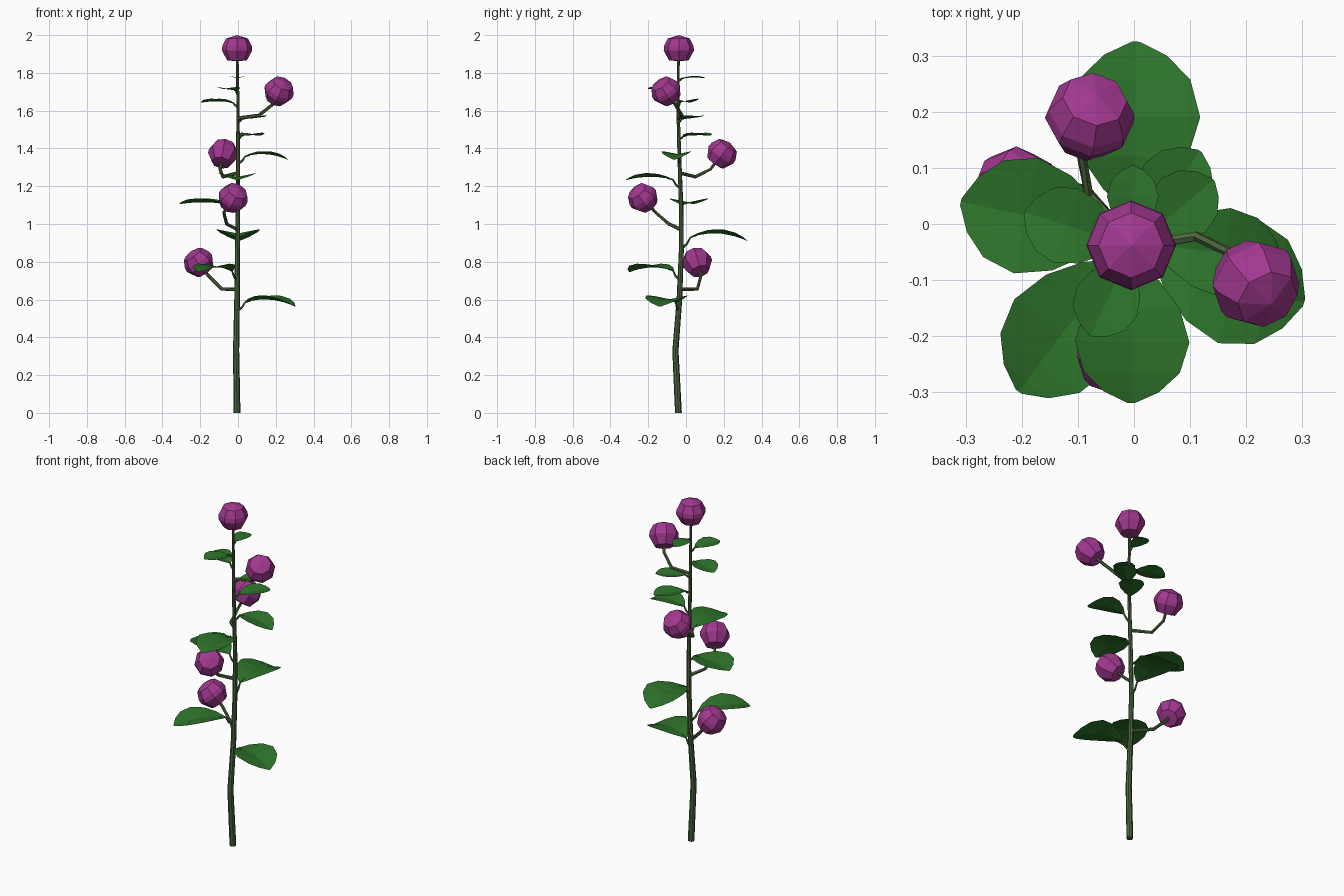
import bpy, bmesh
from math import sin, cos, pi, radians
from mathutils import Vector

if "Cube" in bpy.data.objects:
    bpy.data.objects.remove(bpy.data.objects["Cube"])


def material(name, rgb):
    m = bpy.data.materials.new(name)
    m.diffuse_color = (*rgb, 1)
    m.use_nodes = True
    m.node_tree.nodes["Principled BSDF"].inputs["Base Color"].default_value = m.diffuse_color
    return m


STEM = material("stem_green", (0.07, 0.13, 0.045))
LEAF = material("leaf_green", (0.026, 0.17, 0.023))
BLOOM = material("bloom_purple", (0.36, 0.04, 0.28))


def finish(name, bm, mat, normals=True):
    if normals:
        bmesh.ops.recalc_face_normals(bm, faces=bm.faces)
    me = bpy.data.meshes.new(name)
    bm.to_mesh(me)
    bm.free()
    me.materials.append(mat)
    ob = bpy.data.objects.new(name, me)
    bpy.context.collection.objects.link(ob)
    return ob


def tube(name, pts, r0, r1, sides, mat):
    """Tapered faceted tube along a list of points."""
    bm = bmesh.new()
    pts = [Vector(p) for p in pts]
    n = len(pts)
    rings = []
    for i, p in enumerate(pts):
        d = (pts[min(i + 1, n - 1)] - pts[max(i - 1, 0)]).normalized()
        q = Vector((0, 0, 1)).rotation_difference(d)
        r = r0 + (r1 - r0) * i / (n - 1)
        rings.append([bm.verts.new(p + q @ Vector((r * cos(2 * pi * k / sides), r * sin(2 * pi * k / sides), 0)))
                      for k in range(sides)])
    for a, b in zip(rings, rings[1:]):
        for k in range(sides):
            j = (k + 1) % sides
            bm.faces.new((a[k], a[j], b[j], b[k]))
    bm.faces.new(rings[0][::-1])
    bm.faces.new(rings[-1])
    return finish(name, bm, mat)


def bloom(name, centre, axis):
    """Eight-sided flattened ball, turned to follow its stalk."""
    bm = bmesh.new()
    q = Vector((0, 0, 1)).rotation_difference(Vector(axis).normalized())
    c = Vector(centre)
    rings = [[bm.verts.new(c + q @ Vector((r * cos(k * pi / 4), r * sin(k * pi / 4), z))) for k in range(8)]
             for r, z in ((0.052, -0.064), (0.08, -0.012), (0.078, 0.012), (0.058, 0.052))]
    for a, b in zip(rings, rings[1:]):
        for k in range(8):
            j = (k + 1) % 8
            bm.faces.new((a[k], a[j], b[j], b[k]))
    for ring, z in ((rings[0], -0.068), (rings[-1], 0.07)):
        tip = bm.verts.new(c + q @ Vector((0, 0, z)))
        for k in range(8):
            bm.faces.new((ring[k], ring[(k + 1) % 8], tip))
    return finish(name, bm, BLOOM)


# main stem: gently wavering path
stem_path = [(-0.005, -0.04, 0), (-0.01, -0.056, 0.33), (-0.005, -0.035, 0.6), (-0.003, -0.025, 0.85),
             (0, -0.026, 1.1), (0, -0.035, 1.35), (0, -0.042, 1.6), (-0.004, -0.04, 1.9)]
tube("main_stem", stem_path, 0.018, 0.007, 8, STEM)
bloom("top_bloom", (-0.005, -0.038, 1.93), (0, 0, 1))


def stem_at(z):
    for a, b in zip(stem_path, stem_path[1:]):
        if z <= b[2]:
            return Vector(a).lerp(Vector(b), (z - a[2]) / (b[2] - a[2]))


# side blooms on bent stalks: stem height, two bends, bloom centre
for i, (z, p1, p2, c) in enumerate([
        (0.655, (-0.085, 0.06, 0.655), (-0.16, 0.08, 0.73), (-0.21, 0.058, 0.80)),
        (0.97, (-0.06, -0.09, 1.0), (-0.075, -0.16, 1.06), (-0.025, -0.23, 1.14)),
        (1.27, (-0.08, 0.05, 1.25), (-0.095, 0.13, 1.29), (-0.078, 0.192, 1.375)),
        (1.56, (0.11, -0.022, 1.575), (0.18, -0.055, 1.63), (0.218, -0.107, 1.705))], 1):
    tube(f"stalk_{i}", [stem_at(z), p1, p2, c], 0.010, 0.008, 6, STEM)
    bloom(f"side_bloom_{i}", c, Vector(c) - Vector(p2))


# blade outline: (fraction along blade, fraction of half width)
OUTLINE = [(0, 0.08), (0.12, 0.45), (0.32, 0.82), (0.56, 1), (0.78, 0.84), (0.92, 0.48), (1, 0.06)]


def leaf(i, angle, length, half, zb, zm, zt):
    a = radians(angle)
    out, side = Vector((cos(a), sin(a), 0)), Vector((-sin(a), cos(a), 0))
    root = stem_at(zb)
    zs = zb + 0.75 * (zm - zb)
    start = 0.14 * length

    def spine(t):
        # quadratic arch through blade start, middle and tip
        z = zs * (1 - t) * (1 - 2 * t) + zm * 4 * t * (1 - t) + zt * t * (2 * t - 1)
        p = root + out * (start + (length - start) * t)
        p.z = z
        return p

    tube(f"leaf_stalk_{i}", [root, root + out * start * 0.6 + Vector((0, 0, 0.4 * (zs - zb))),
                             spine(0), spine(0.12)], 0.008, 0.003, 5, STEM)
    bm = bmesh.new()
    rows = []
    for t, w in OUTLINE:
        p, h = spine(t), half * w
        lift = Vector((0, 0, 0.2 * h))
        rows.append([bm.verts.new(v) for v in (p - side * h + lift, p, p + side * h + lift)])
    for r, s in zip(rows, rows[1:]):
        for k in (0, 1):
            bm.faces.new((r[k], s[k], s[k + 1], r[k + 1]))
    finish(f"leaf_{i}", bm, LEAF, False)


# leaves from bottom to top: angle, length, half width, heights at root, middle, tip
for i, spec in enumerate([
        (-18, 0.325, 0.116, 0.54, 0.60, 0.562),
        (-127, 0.335, 0.105, 0.70, 0.77, 0.745),
        (89, 0.35, 0.117, 0.87, 0.95, 0.91),
        (168, 0.315, 0.105, 1.06, 1.115, 1.105),
        (-91, 0.29, 0.102, 1.19, 1.25, 1.232),
        (-6, 0.265, 0.080, 1.32, 1.37, 1.34),
        (55, 0.205, 0.068, 1.45, 1.47, 1.468),
        (40, 0.185, 0.062, 1.54, 1.56, 1.568),
        (162, 0.205, 0.070, 1.62, 1.65, 1.642),
        (-116, 0.175, 0.060, 1.69, 1.712, 1.715),
        (90, 0.145, 0.046, 1.76, 1.775, 1.772)], 1):
    leaf(i, *spec)
